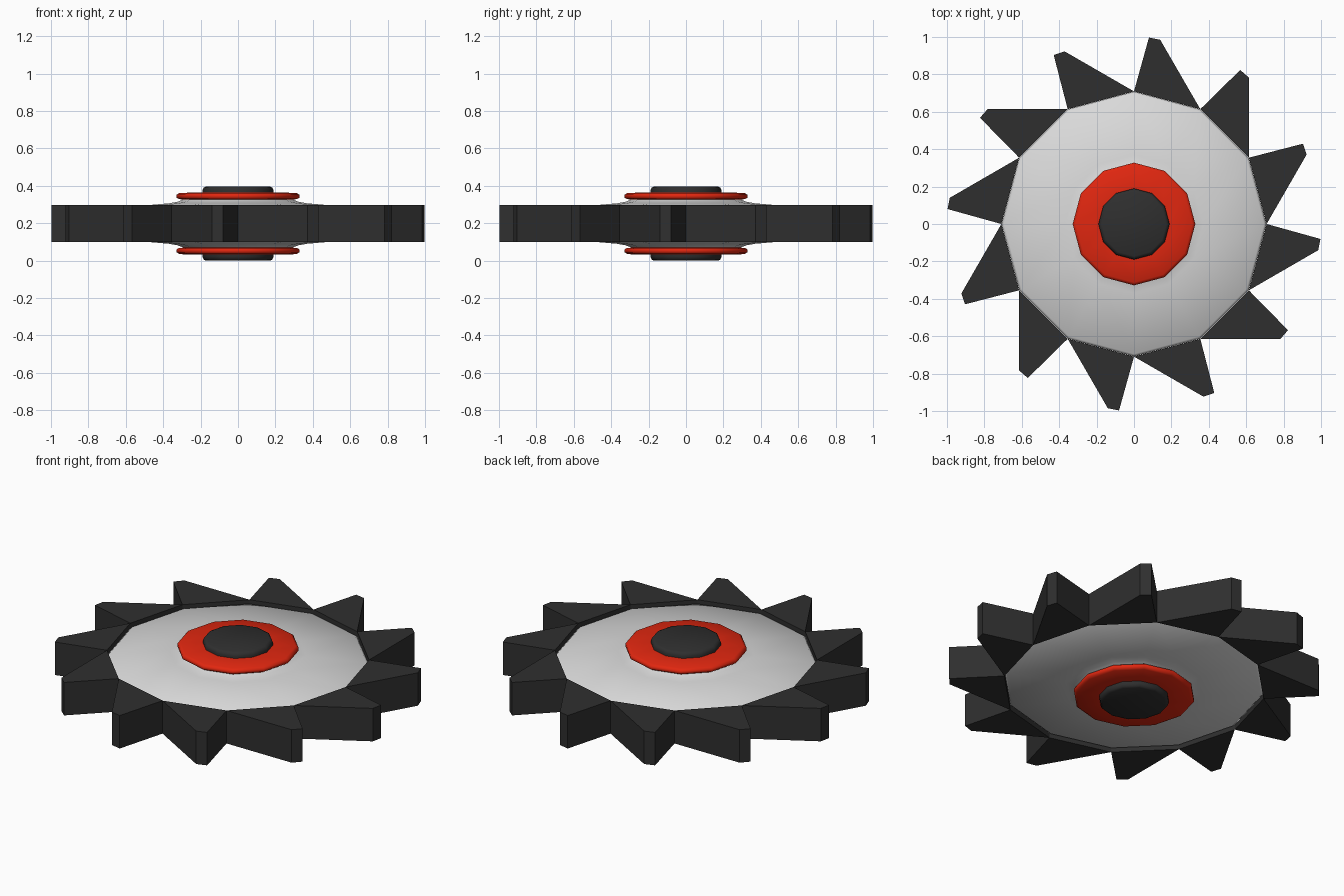
import bpy, bmesh, math

cube = bpy.data.objects.get("Cube")
if cube:
    bpy.data.objects.remove(cube, do_unlink=True)

SIDES = 12
MID = 0.198          # height of the wheel's mid plane
STEP = 2 * math.pi / SIDES


def material(name, rgb):
    m = bpy.data.materials.new(name)
    m.use_nodes = True
    m.diffuse_color = (*rgb, 1)
    m.node_tree.nodes["Principled BSDF"].inputs["Base Color"].default_value = (*rgb, 1)
    return m


dark = material("dark_rubber", (0.028, 0.028, 0.028))
silver = material("silver", (0.7, 0.7, 0.7))
red = material("red", (0.75, 0.02, 0.005))


def finish(name, bm, mat, smooth_angle=None):
    bmesh.ops.recalc_face_normals(bm, faces=bm.faces[:])
    me = bpy.data.meshes.new(name)
    bm.to_mesh(me)
    bm.free()
    me.materials.append(mat)
    ob = bpy.data.objects.new(name, me)
    bpy.context.collection.objects.link(ob)
    if smooth_angle:
        bpy.ops.object.select_all(action='DESELECT')
        ob.select_set(True)
        bpy.context.view_layer.objects.active = ob
        bpy.ops.object.shade_smooth_by_angle(angle=math.radians(smooth_angle))
    return ob


def lathe(name, half, mat, smooth_angle):
    """Spin a top-half profile of (radius, height above mid plane), mirrored below."""
    profile = half + [(r, -h) for r, h in reversed(half)]
    bm = bmesh.new()
    rings = [[bm.verts.new((r * math.cos(i * STEP), r * math.sin(i * STEP), MID + h))
              for i in range(SIDES)] for r, h in profile]
    for a, b in zip(rings, rings[1:]):
        for i in range(SIDES):
            j = (i + 1) % SIDES
            bm.faces.new((a[i], a[j], b[j], b[i]))
    bm.faces.new(rings[0])
    bm.faces.new(rings[-1])
    return finish(name, bm, mat, smooth_angle)


# Dished silver disc with a raised collar and softened rim
lathe("wheel_disc", [(0.28, 0.138), (0.30, 0.125), (0.325, 0.116), (0.37, 0.108),
                     (0.695, 0.080), (0.708, 0.068)], silver, 75)

# Red flange rings on both faces, joined by a hidden core
lathe("red_flange", [(0.18, 0.166), (0.312, 0.164), (0.328, 0.154),
                     (0.328, 0.138), (0.315, 0.130), (0.24, 0.128)], red, 75)

# Dark axle caps at both ends
lathe("axle_cap", [(0.172, 0.198), (0.184, 0.192), (0.19, 0.178), (0.19, 0.160)],
      dark, 50)

# Slanted teeth, one on each side of the disc
tooth = [(0.0, 0.709), (0.08, 0.997), (0.14, 0.985), (0.3545, 0.614)]
bm = bmesh.new()
for k in range(SIDES):
    c, s = math.cos(k * STEP), math.sin(k * STEP)
    low, high = ([bm.verts.new((x * c - y * s, x * s + y * c, MID + h)) for x, y in tooth]
                 for h in (-0.098, 0.098))
    bm.faces.new(low)
    bm.faces.new(high)
    for i in range(4):
        j = (i + 1) % 4
        bm.faces.new((low[i], low[j], high[j], high[i]))
finish("teeth", bm, dark)
